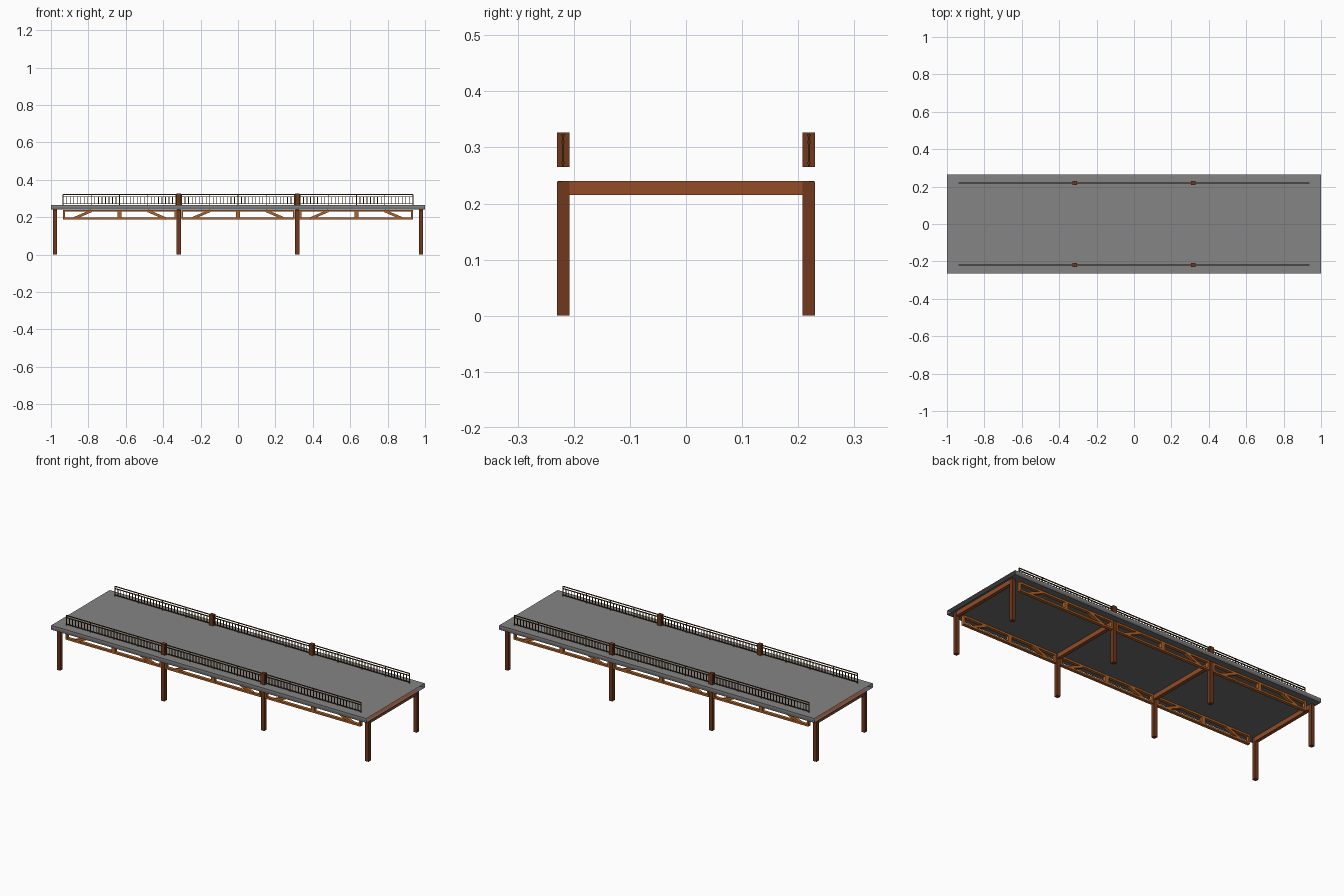
import bpy, bmesh, math
from mathutils import Matrix, Vector

if "Cube" in bpy.data.objects:
    bpy.data.objects.remove(bpy.data.objects["Cube"])


def material(name, r, g, b):
    m = bpy.data.materials.new(name)
    m.diffuse_color = tuple((c / 255) ** 2.2 for c in (r, g, b)) + (1,)
    m.use_nodes = True
    m.node_tree.nodes["Principled BSDF"].inputs["Base Color"].default_value = m.diffuse_color
    return m


POST = material("dark red brown wood", 112, 58, 34)
BEAM = material("red brown wood", 145, 78, 44)
TRUSS = material("orange brown wood", 176, 100, 44)
RAIL = material("dark brown railing", 80, 55, 24)
ROAD = material("road grey", 132, 132, 132)
SLAB = material("slab grey", 108, 108, 108)


def add_box(bm, x, y, z):
    # box from three (low, high) ranges
    c = Vector([(a + b) / 2 for a, b in (x, y, z)])
    s = [b - a for a, b in (x, y, z)]
    bmesh.ops.create_cube(bm, size=1, matrix=Matrix.Translation(c) @ Matrix.Diagonal((*s, 1)))


def add_brace(bm, p, q, y, depth, width):
    # slanted bar between two xz points
    d = Vector((q[0] - p[0], 0, q[1] - p[1]))
    c = Vector(((p[0] + q[0]) / 2, y, (p[1] + q[1]) / 2))
    rot = Matrix.Rotation(-math.atan2(d.z, d.x), 4, 'Y')
    bmesh.ops.create_cube(bm, size=1, matrix=Matrix.Translation(c) @ rot
                          @ Matrix.Diagonal((d.length, depth, width, 1)))


def finish(bm, name, mat):
    me = bpy.data.meshes.new(name)
    bm.to_mesh(me)
    bm.free()
    me.materials.append(mat)
    ob = bpy.data.objects.new(name, me)
    bpy.context.collection.objects.link(ob)
    return ob


def around(c, w):
    return (c - w / 2, c + w / 2)


SUPPORTS = (-0.978, -0.317, 0.317, 0.978)
BAYS = (-0.633, 0, 0.633)
SIDE = 0.219

# Deck: road layer and slab, both open at the two ends
for name, z, mat in (("road_surface", (0.253, 0.265), ROAD), ("deck_slab", (0.24, 0.253), SLAB)):
    bm = bmesh.new()
    add_box(bm, (-1, 1), (-0.265, 0.265), z)
    ends = [f for f in bm.faces if abs(f.normal.x) > 0.9]
    inner = [f for f in bm.faces if abs(f.normal.z) > 0.9
             and abs(f.calc_center_median().z - 0.253) < 1e-4]
    bmesh.ops.delete(bm, geom=ends + inner, context='FACES')
    finish(bm, name, mat)

# Cross beams under the deck
bm = bmesh.new()
for x in SUPPORTS:
    add_box(bm, around(x, 0.02), (-SIDE, SIDE), (0.215, 0.24))
finish(bm, "cross_beams", BEAM)

for side, y in (("front", -SIDE), ("back", SIDE)):
    # Legs and railing posts
    bm = bmesh.new()
    for x in SUPPORTS:
        add_box(bm, around(x, 0.022), around(y, 0.022), (0, 0.239))
    for x in SUPPORTS[1:3]:
        add_box(bm, around(x, 0.024), around(y, 0.022), (0.265, 0.327))
    finish(bm, side + "_posts", POST)

    # Trusses: chords, end bars, centre bar and two braces per bay
    bm = bmesh.new()
    for c in BAYS:
        yr = around(y, 0.018)
        h = 0.303
        add_box(bm, (c - h, c + h), yr, (0.187, 0.197))
        add_box(bm, (c - h, c + h), yr, (0.229, 0.239))
        for s in (-1, 1):
            add_box(bm, around(c + s * (h - 0.005), 0.01), yr, (0.197, 0.229))
            add_brace(bm, (c + s * 0.247, 0.192), (c + s * 0.15, 0.234), y, 0.0175, 0.014)
        add_box(bm, around(c, 0.022), yr, (0.197, 0.229))
    finish(bm, side + "_truss", TRUSS)

    # Railing: three rails, stanchions and balusters
    bm = bmesh.new()
    for z in (0.272, 0.309, 0.3215):
        add_box(bm, (-0.936, 0.936), around(y, 0.005), around(z, 0.004))
    for c in BAYS:
        for i in range(-2, 3):
            add_box(bm, around(c + i * 0.151, 0.004), around(y, 0.004), (0.265, 0.3215))
        for i in range(-16, 16):
            if i % 8:
                add_box(bm, around(c + i * 0.151 / 8, 0.0035), around(y, 0.0035), (0.272, 0.309))
    finish(bm, side + "_railing", RAIL)
